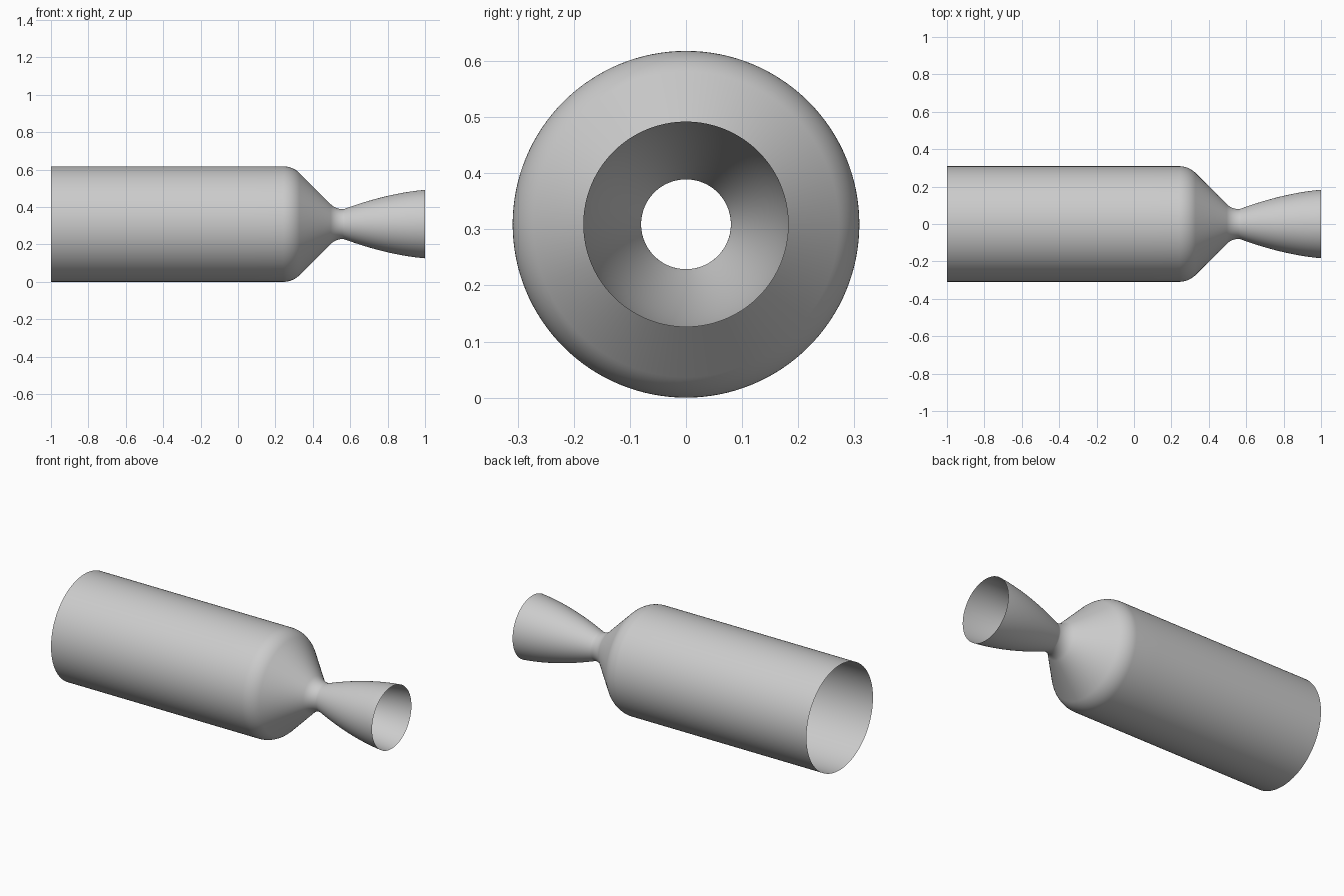
import bpy, bmesh
from math import radians, sin, cos, tan, tau
from mathutils import Vector

cube = bpy.data.objects.get("Cube")
if cube:
    bpy.data.objects.remove(cube)

BODY_R, THROAT_R, EXIT_R = 0.309, 0.08, 0.183
THROAT_X = 0.56
CONE, BELL, LIP = radians(45), radians(20), radians(5)
SHOULDER, INLET, OUTLET = 0.125, 0.092, 0.03
SIDES = 128


def arc(cx, cr, radius, start, end, steps):
    """Arc points (x, r); angles measured from the +r direction towards +x."""
    angles = [start + (end - start) * i / steps for i in range(steps + 1)]
    return [Vector((cx + radius * sin(a), cr + radius * cos(a))) for a in angles]


def bezier(a, b, c, steps):
    ts = [i / steps for i in range(1, steps + 1)]
    return [a * (1 - t) ** 2 + b * 2 * t * (1 - t) + c * t * t for t in ts]


# Throat: converging arc followed by a tighter diverging arc
half = radians(180)
inlet = arc(THROAT_X, THROAT_R + INLET, INLET, half + CONE, half, 12)
outlet = arc(THROAT_X, THROAT_R + OUTLET, OUTLET, half, half - BELL, 6)

# Rounded shoulder, tangent to both the body and the cone
corner_x = inlet[0].x - (BODY_R - inlet[0].y) / tan(CONE)
shoulder_x = corner_x - SHOULDER * tan(CONE / 2)
shoulder = arc(shoulder_x, BODY_R - SHOULDER, SHOULDER, 0, CONE, 12)

# Bell: parabola from the throat to the open exit
start, end = outlet[-1], Vector((1, EXIT_R))
run = (end.y - start.y - tan(LIP) * (end.x - start.x)) / (tan(BELL) - tan(LIP))
control = start + Vector((run, run * tan(BELL)))
bell = bezier(start, control, end, 24)

# Body wall with a few rings, then the whole outline
body = [Vector((-1 + (shoulder_x + 1) * i / 8, BODY_R)) for i in range(8)]
profile = body + shoulder + inlet + outlet[1:] + bell

# Revolve the outline into one open thin shell
bm = bmesh.new()
verts = [bm.verts.new((p.x, 0, p.y)) for p in profile]
edges = [bm.edges.new(pair) for pair in zip(verts, verts[1:])]
bmesh.ops.spin(bm, geom=verts + edges, cent=(0, 0, 0), axis=(1, 0, 0),
               angle=tau, steps=SIDES, use_merge=True)
bmesh.ops.remove_doubles(bm, verts=bm.verts, dist=0.0001)
bmesh.ops.recalc_face_normals(bm, faces=bm.faces)
bm.faces.ensure_lookup_table()
face = bm.faces[0]
centre = face.calc_center_median()
if face.normal.y * centre.y + face.normal.z * centre.z < 0:
    bmesh.ops.reverse_faces(bm, faces=bm.faces)
for f in bm.faces:
    f.smooth = True
bmesh.ops.translate(bm, verts=bm.verts, vec=(0, 0, BODY_R))

mesh = bpy.data.meshes.new("chamber_and_nozzle")
bm.to_mesh(mesh)
bm.free()
shell = bpy.data.objects.new("chamber_and_nozzle", mesh)
bpy.context.collection.objects.link(shell)

# Single plain grey
grey = bpy.data.materials.new("light_grey")
grey.use_nodes = True
colour = (0.6, 0.6, 0.6, 1)
grey.diffuse_color = colour
grey.node_tree.nodes["Principled BSDF"].inputs["Base Color"].default_value = colour
mesh.materials.append(grey)
